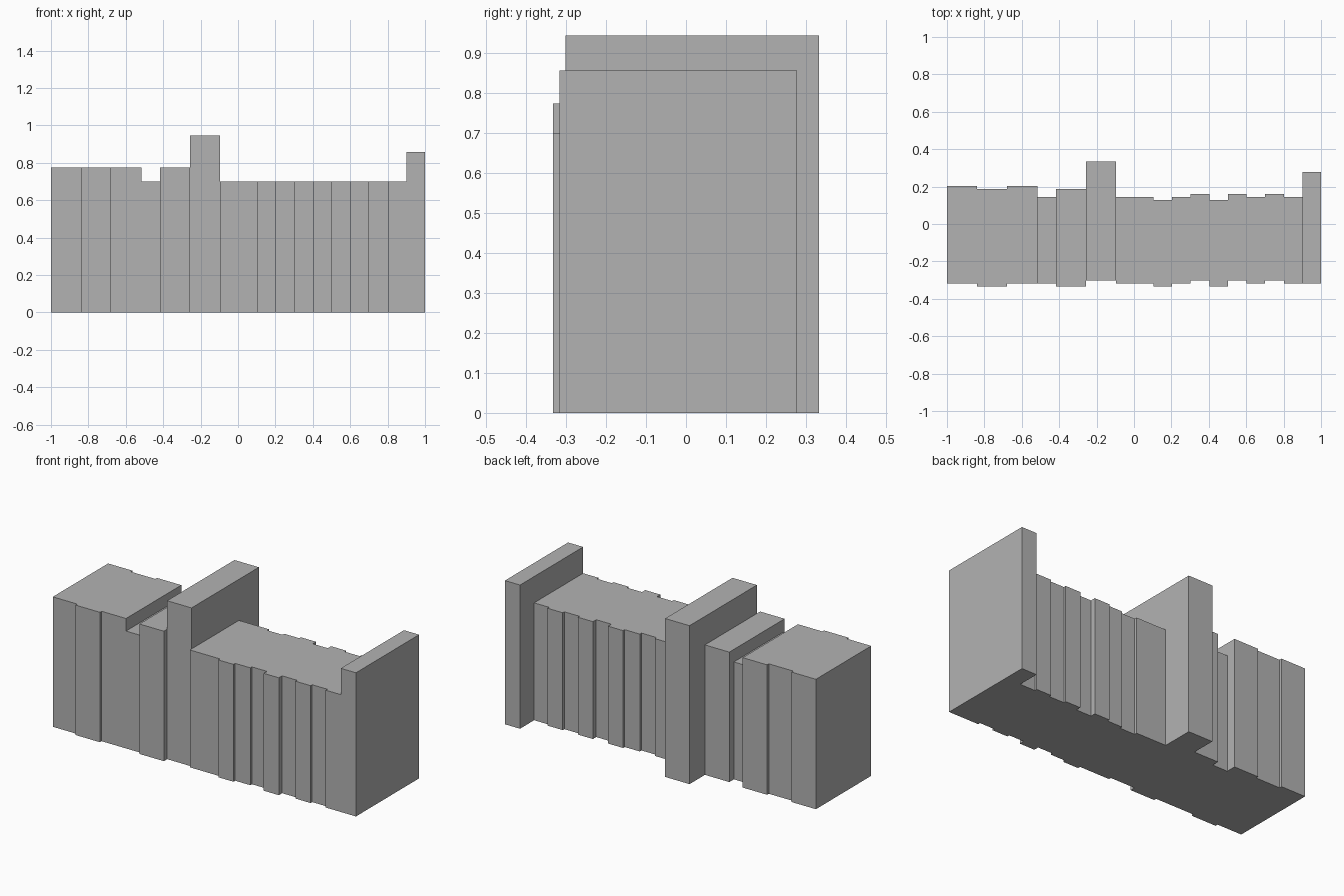
import bpy
import bmesh
from mathutils import Matrix

cube = bpy.data.objects.get("Cube")
if cube:
    bpy.data.objects.remove(cube, do_unlink=True)

grey = bpy.data.materials.new("plain grey")
grey.use_nodes = True
colour = (0.45, 0.45, 0.45, 1)
grey.diffuse_color = colour
grey.node_tree.nodes["Principled BSDF"].inputs["Base Color"].default_value = colour

# Book formats: width, depth, height
THICK, THIN = 0.161, 0.0996
FORMATS = {
    "large_book": (THICK, 0.521, 0.775),
    "small_book": (THIN, 0.462, 0.70),
    "tall_book": (THICK, 0.635, 0.945),
    "end_book": (THIN, 0.595, 0.857),
}

# Spine positions: pushed forward, level, set back
FORWARD, LEVEL, BACK = -0.333, -0.317, -0.302

# The row from right to left
ROW = [
    ("large_book", LEVEL), ("large_book", FORWARD), ("large_book", LEVEL),
    ("small_book", LEVEL), ("large_book", FORWARD), ("tall_book", BACK),
    ("small_book", LEVEL), ("small_book", LEVEL), ("small_book", FORWARD),
    ("small_book", LEVEL), ("small_book", BACK), ("small_book", FORWARD),
    ("small_book", BACK), ("small_book", LEVEL), ("small_book", BACK),
    ("small_book", LEVEL), ("end_book", LEVEL),
]


def add_book(name, x, front):
    """Stand one closed block with its right edge at x and its spine at front."""
    width, depth, height = FORMATS[name]
    bm = bmesh.new()
    bmesh.ops.create_cube(bm, size=1, matrix=Matrix.Diagonal((width, depth, height, 1)))
    mesh = bpy.data.meshes.new(name)
    bm.to_mesh(mesh)
    bm.free()
    mesh.materials.append(grey)
    book = bpy.data.objects.new(name, mesh)
    book.location = (x + width / 2, front + depth / 2, height / 2)
    bpy.context.collection.objects.link(book)
    return x + width


edge = -1.0
for name, front in ROW:
    edge = add_book(name, edge, front)
